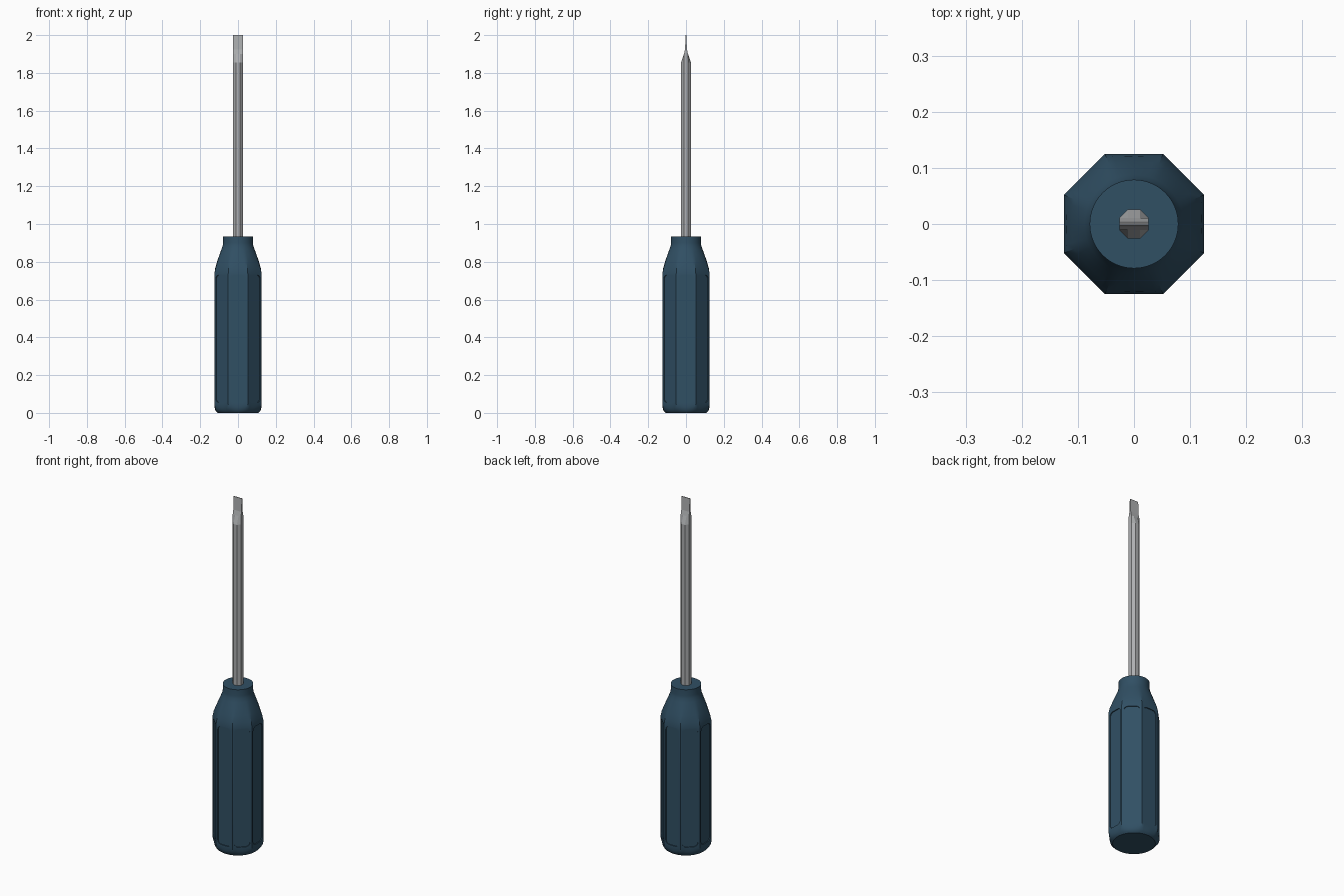
import bpy, bmesh, math
from mathutils import Matrix, Vector

cube = bpy.data.objects.get("Cube")
if cube:
    bpy.data.objects.remove(cube, do_unlink=True)


def material(name, rgb, metallic=0.0):
    mat = bpy.data.materials.new(name)
    mat.use_nodes = True
    mat.diffuse_color = (*rgb, 1)
    bsdf = mat.node_tree.nodes["Principled BSDF"]
    bsdf.inputs["Base Color"].default_value = (*rgb, 1)
    return mat


navy = material("navy plastic", (0.03, 0.079, 0.127))
steel = material("steel grey", (0.42, 0.43, 0.44))


def make_object(name, bm, mat):
    bmesh.ops.recalc_face_normals(bm, faces=bm.faces)
    mesh = bpy.data.meshes.new(name)
    bm.to_mesh(mesh)
    bm.free()
    mesh.materials.append(mat)
    obj = bpy.data.objects.new(name, mesh)
    bpy.context.collection.objects.link(obj)
    return obj


def loft(name, rings, mat):
    """Skin a stack of closed rings and cap both ends."""
    bm = bmesh.new()
    loops = [[bm.verts.new(p) for p in ring] for ring in rings]
    n = len(loops[0])
    for low, high in zip(loops, loops[1:]):
        for i in range(n):
            j = (i + 1) % n
            bm.faces.new((low[i], low[j], high[j], high[i]))
    bm.faces.new(loops[0][::-1])
    bm.faces.new(loops[-1])
    return make_object(name, bm, mat)


def smooth(obj, degrees):
    bpy.ops.object.select_all(action="DESELECT")
    obj.select_set(True)
    bpy.context.view_layer.objects.active = obj
    bpy.ops.object.shade_smooth_by_angle(angle=math.radians(degrees))


SIDES, STEPS = 8, 8
EIGHTH = math.tau / SIDES


def grip_ring(z, radius, roundness):
    """Octagon of the given apothem, blended towards a circle."""
    ring = []
    for i in range(SIDES * STEPS):
        a = (i / STEPS - 0.5) * EIGHTH
        off = (i % STEPS) / STEPS * EIGHTH - EIGHTH / 2
        r = radius * (roundness + (1 - roundness) / math.cos(off))
        ring.append((r * math.cos(a), r * math.sin(a), z))
    return ring


# Handle: round base, octagonal grip, shoulder flowing into a round collar
HANDLE = [
    (0, 0.108, 1), (0.006, 0.115, 0.9), (0.016, 0.121, 0.6),
    (0.03, 0.124, 0.25), (0.045, 0.125, 0), (0.735, 0.125, 0),
    (0.765, 0.121, 0.2), (0.8, 0.111, 0.5), (0.835, 0.099, 0.75),
    (0.865, 0.088, 0.92), (0.885, 0.081, 1), (0.9, 0.079, 1), (0.935, 0.079, 1),
]
handle = loft("handle", [grip_ring(*row) for row in HANDLE], navy)

# Shallow round-cornered recess on each flat of the grip
HALF_W, LOW, HIGH, CORNER, DEPTH = 0.041, 0.055, 0.73, 0.022, 0.005
outline = []
for k, (sx, z) in enumerate([(1, HIGH - CORNER), (-1, HIGH - CORNER),
                             (-1, LOW + CORNER), (1, LOW + CORNER)]):
    for s in range(6):
        a = (k + s / 5) * math.pi / 2
        outline.append((sx * (HALF_W - CORNER) + CORNER * math.cos(a),
                        z + CORNER * math.sin(a)))
bm = bmesh.new()
for side in range(SIDES):
    turn = Matrix.Rotation(side * EIGHTH, 4, "Z")
    inner, outer = [[bm.verts.new(turn @ Vector((x, u, v))) for u, v in outline]
                    for x in (0.125 - DEPTH, 0.15)]
    bm.faces.new(inner[::-1])
    bm.faces.new(outer)
    for i in range(len(outline)):
        j = (i + 1) % len(outline)
        bm.faces.new((inner[i], inner[j], outer[j], outer[i]))
cutter = make_object("recess_cutter", bm, navy)
cutter.hide_render = True

cut = handle.modifiers.new("recesses", "BOOLEAN")
cut.operation = "DIFFERENCE"
cut.solver = "EXACT"
cut.object = cutter
bpy.context.view_layer.objects.active = handle
bpy.ops.object.modifier_apply(modifier=cut.name)
bpy.data.objects.remove(cutter, do_unlink=True)
smooth(handle, 30)


# Shaft: octagonal bar ground down to a flat blade
def shaft_ring(z, thickness):
    ring = []
    for i in range(SIDES):
        a = (i + 0.5) * EIGHTH
        r = 0.026 / math.cos(EIGHTH / 2)
        y = max(-thickness, min(thickness, r * math.sin(a)))
        ring.append((r * math.cos(a), y, z))
    return ring


SHAFT = [(0.9, 0.026), (1.855, 0.026), (1.9, 0.0108), (1.925, 0.005), (2.0, 0.002)]
shaft = loft("shaft", [shaft_ring(*row) for row in SHAFT], steel)
